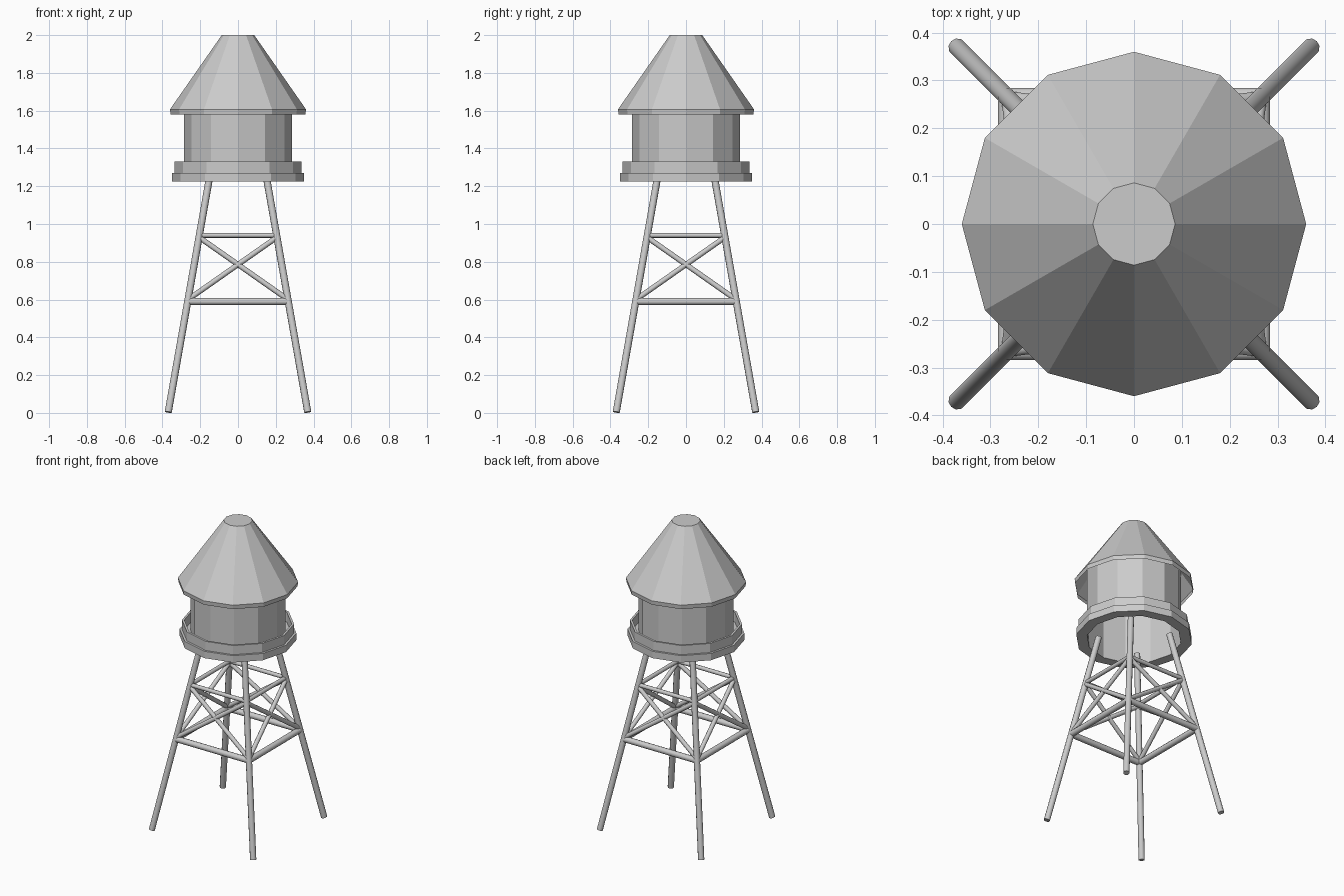
import bpy, bmesh, math
from mathutils import Vector

if "Cube" in bpy.data.objects:
    bpy.data.objects.remove(bpy.data.objects["Cube"])

SIDES = 12


def finish(name, bm):
    bmesh.ops.recalc_face_normals(bm, faces=bm.faces)
    mesh = bpy.data.meshes.new(name)
    bm.to_mesh(mesh)
    bm.free()
    ob = bpy.data.objects.new(name, mesh)
    bpy.context.collection.objects.link(ob)
    return ob


def lathe(name, profile, closed=False, cap_top=False):
    """Turn (radius, z) points around the z axis into a faceted shell."""
    bm = bmesh.new()
    rings = []
    for r, z in profile:
        rings.append([bm.verts.new((r * math.cos(math.tau * i / SIDES),
                                    r * math.sin(math.tau * i / SIDES), z))
                      for i in range(SIDES)])
    pairs = list(zip(rings, rings[1:]))
    if closed:
        pairs.append((rings[-1], rings[0]))
    for a, b in pairs:
        for i in range(SIDES):
            j = (i + 1) % SIDES
            bm.faces.new((a[i], a[j], b[j], b[i]))
    if cap_top:
        bm.faces.new(rings[-1])
    return finish(name, bm)


def rod(name, start, end, radius, sides=10):
    """Straight round bar between two points."""
    start, end = Vector(start), Vector(end)
    axis = end - start
    bpy.ops.mesh.primitive_cylinder_add(vertices=sides, radius=radius,
                                        depth=axis.length,
                                        location=(start + end) / 2)
    ob = bpy.context.object
    ob.name = name
    ob.rotation_euler = axis.to_track_quat('Z', 'Y').to_euler()
    bpy.ops.object.shade_smooth_by_angle(angle=math.radians(40))
    return ob


def leg_point(corner, z):
    """Point on a leg's centre line at height z."""
    d = 0.37 - 0.176 * z
    return (corner[0] * d, corner[1] * d, z)


# Roof: hollow cone with a short rim and a flat top
lathe("roof", [(0.357, 1.58), (0.36, 1.607), (0.086, 2.0)], cap_top=True)

# Tank wall, open underneath, running up into the roof
lathe("tank", [(0.285, 1.23), (0.285, 1.70)])

# Walkway floor with a thin raised railing
lathe("walkway", [(0.284, 1.225), (0.35, 1.225), (0.35, 1.27), (0.336, 1.27),
                  (0.336, 1.33), (0.322, 1.33), (0.322, 1.265), (0.284, 1.265)],
      closed=True)

# Splayed legs and the bracing between neighbours
corners = [(-1, -1), (1, -1), (1, 1), (-1, 1)]
legs = ["front_left", "front_right", "back_right", "back_left"]
sides = ["front", "right", "back", "left"]
LOW, HIGH = 0.59, 0.94
for i, c in enumerate(corners):
    n = corners[(i + 1) % 4]
    rod(legs[i] + "_leg", leg_point(c, 0.004), leg_point(c, 1.25), 0.019)
    rod(sides[i] + "_lower_beam", leg_point(c, LOW), leg_point(n, LOW), 0.019)
    rod(sides[i] + "_upper_beam", leg_point(c, HIGH), leg_point(n, HIGH), 0.013)
    rod(sides[i] + "_brace_a", leg_point(c, LOW + 0.01), leg_point(n, HIGH - 0.01), 0.014)
    rod(sides[i] + "_brace_b", leg_point(n, LOW + 0.01), leg_point(c, HIGH - 0.01), 0.014)
